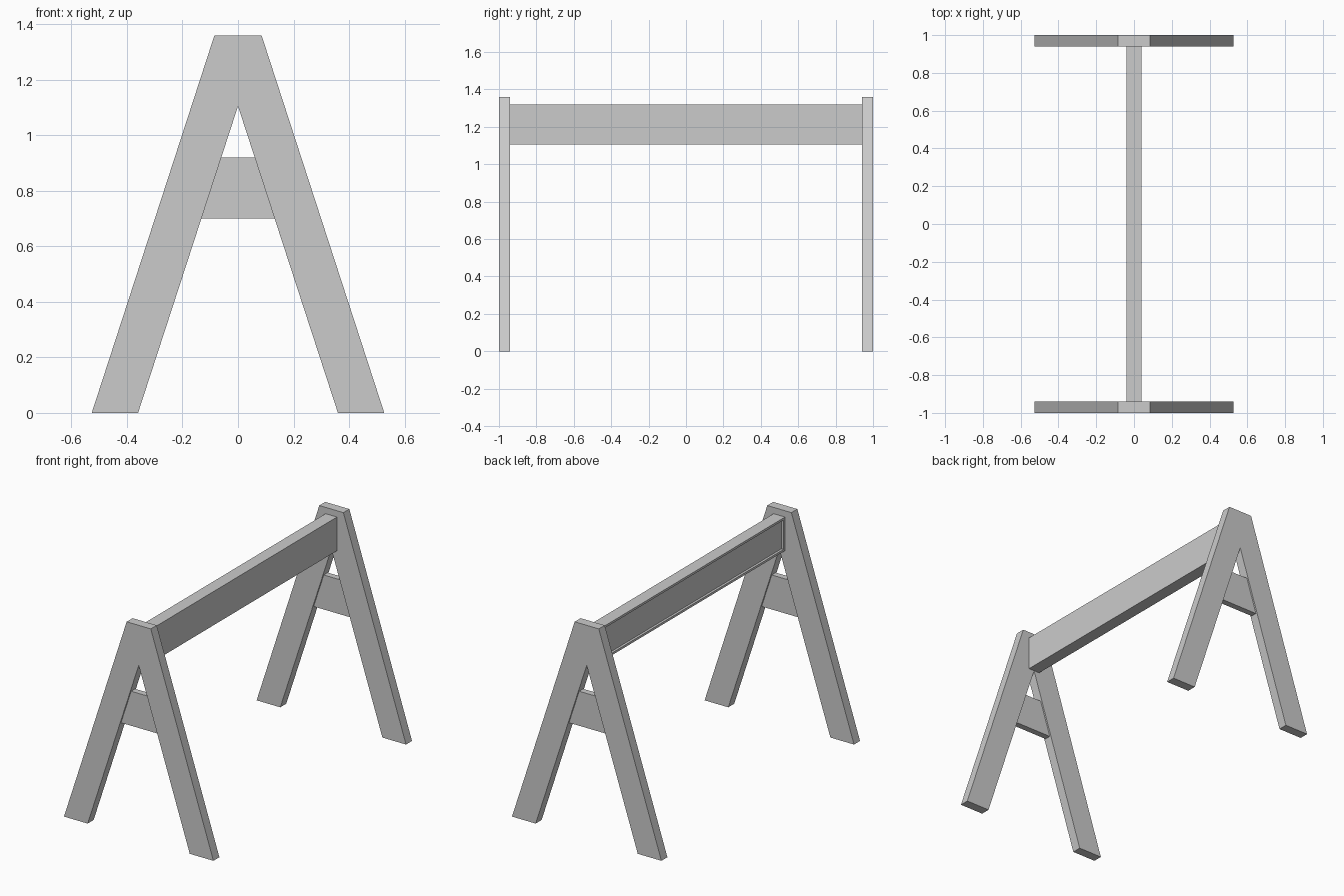
import bpy, bmesh
from mathutils import Vector

if "Cube" in bpy.data.objects:
    bpy.data.objects.remove(bpy.data.objects["Cube"])


def prism(name, profile, y0, y1):
    """Extrude an x-z outline from y0 to y1."""
    bm = bmesh.new()
    face = bm.faces.new([bm.verts.new((x, y0, z)) for x, z in profile])
    ext = bmesh.ops.extrude_face_region(bm, geom=[face], use_keep_orig=True)
    moved = [v for v in ext["geom"] if isinstance(v, bmesh.types.BMVert)]
    bmesh.ops.translate(bm, verts=moved, vec=(0, y1 - y0, 0))
    bmesh.ops.recalc_face_normals(bm, faces=bm.faces)
    mesh = bpy.data.meshes.new(name)
    bm.to_mesh(mesh)
    bm.free()
    obj = bpy.data.objects.new(name, mesh)
    bpy.context.collection.objects.link(obj)
    return obj


APEX, FOOT = 1.105, 0.36


def inner_x(z):
    return FOOT * (1 - z / APEX)


frame = [(-0.527, 0), (-FOOT, 0), (0, APEX), (FOOT, 0), (0.527, 0),
         (0.085, 1.36), (-0.085, 1.36)]
lo, hi = 0.70, 0.92
brace = [(-inner_x(lo), lo), (inner_x(lo), lo), (inner_x(hi), hi), (-inner_x(hi), hi)]

# A-shaped end frames with a slightly thinner brace between the legs
for side, s in (("front", -1), ("back", 1)):
    prism(side + "_leg_frame", frame, s * 0.94, s * 1.0)
    prism(side + "_brace", brace, s * 0.95, s * 0.99)

# Top beam with a shallow recessed panel on its left side
beam = prism("top_beam", [(-0.04, 1.105), (0.04, 1.105), (0.04, 1.32), (-0.04, 1.32)],
             -0.94, 0.94)
bm = bmesh.new()
bm.from_mesh(beam.data)
left = min(bm.faces, key=lambda f: f.calc_center_median().x)
bmesh.ops.inset_region(bm, faces=[left], thickness=0.02)
panel = bmesh.ops.extrude_face_region(bm, geom=[left])
bmesh.ops.translate(bm, vec=Vector((0.015, 0, 0)),
                    verts=[v for v in panel["geom"] if isinstance(v, bmesh.types.BMVert)])
if left.is_valid:
    bmesh.ops.delete(bm, geom=[left], context="FACES_ONLY")
bmesh.ops.recalc_face_normals(bm, faces=bm.faces)
bm.to_mesh(beam.data)
bm.free()
